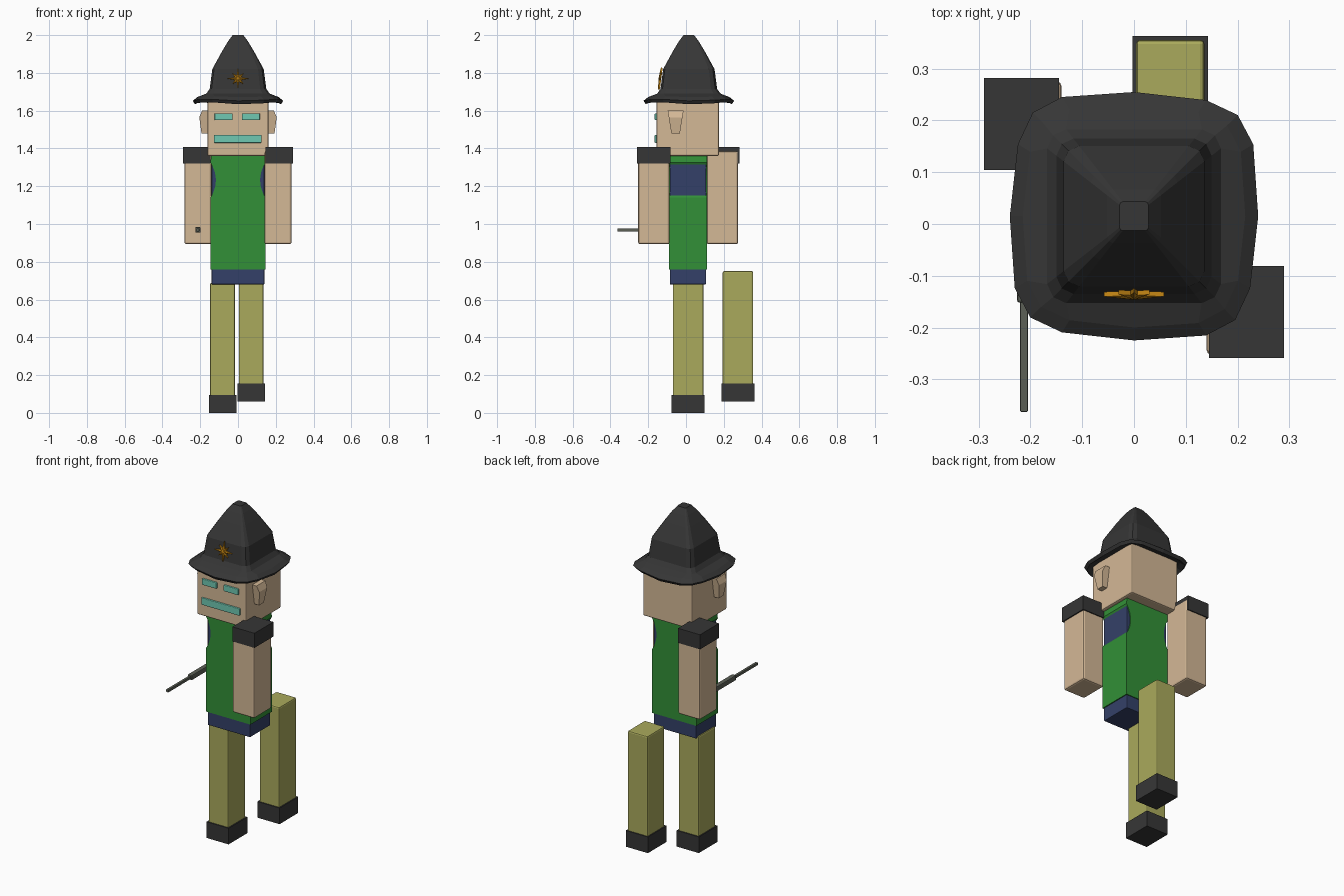
import bpy, bmesh, math
from mathutils import Matrix

if "Cube" in bpy.data.objects:
    bpy.data.objects.remove(bpy.data.objects["Cube"])


def mat(name, r, g, b):
    m = bpy.data.materials.new(name)
    lin = [(c / 255 / 12.92 if c < 11 else ((c / 255 + 0.055) / 1.055) ** 2.4) for c in (r, g, b)]
    m.diffuse_color = (*lin, 1)
    m.use_nodes = True
    m.node_tree.nodes["Principled BSDF"].inputs["Base Color"].default_value = m.diffuse_color
    return m


BLACK = mat("charcoal", 54, 54, 54)
SKIN = mat("tan skin", 212, 184, 150)
GREEN = mat("vest green", 50, 144, 55)
NAVY = mat("navy", 52, 64, 104)
OLIVE = mat("olive", 170, 170, 92)
TEAL = mat("teal", 112, 200, 178)
GOLD = mat("gold", 196, 134, 20)
GREY = mat("rod grey", 92, 96, 86)


def finish(name, bm, material):
    bmesh.ops.recalc_face_normals(bm, faces=bm.faces[:])
    me = bpy.data.meshes.new(name)
    bm.to_mesh(me)
    bm.free()
    me.materials.append(material)
    ob = bpy.data.objects.new(name, me)
    bpy.context.collection.objects.link(ob)
    return ob


def box(name, x, y, z, material, bevel=0.0, taper=1.0):
    """Box from (min, max) ranges; taper scales the lower end in y."""
    bm = bmesh.new()
    bmesh.ops.create_cube(bm, size=1)
    for v in bm.verts:
        if v.co.z < 0:
            v.co.y *= taper
        for i, (a, b) in enumerate((x, y, z)):
            v.co[i] = (a + b) / 2 + v.co[i] * (b - a)
    ob = finish(name, bm, material)
    if bevel:
        mod = ob.modifiers.new("bevel", 'BEVEL')
        mod.width, mod.segments = bevel, 2
    return ob


def loft(name, rings, material):
    """Skin between closed rings of equal point count, capped at both ends."""
    bm = bmesh.new()
    loops = [[bm.verts.new(p) for p in ring] for ring in rings]
    n = len(loops[0])
    for a, b in zip(loops, loops[1:]):
        for i in range(n):
            j = (i + 1) % n
            bm.faces.new((a[i], a[j], b[j], b[i]))
    bm.faces.new(loops[0][::-1])
    bm.faces.new(loops[-1])
    return finish(name, bm, material)


# Hat: rounded-square rings, from the brim underside up to the crown
def hat_ring(half, z, quarter, lift=0.0):
    pts = []
    for k in range(4):
        c, s = [(1, 0), (0, 1), (-1, 0), (0, -1)][k]
        for i, (u, v) in enumerate(quarter):
            x, y = u * half, v * half
            pts.append((x * c - y * s, 0.015 + x * s + y * c, z + lift * min(i, 2)))
    return pts


BRIM = [(1, 0), (0.96, 0.58), (0.835, 0.815), (0.58, 0.935)]
CROWN = [(1, 0), (1, 0.78), (0.93, 0.93), (0.78, 1)]
loft("hat", [
    hat_ring(0.155, 1.668, CROWN),
    hat_ring(0.205, 1.655, BRIM, 0.002),
    hat_ring(0.228, 1.634, BRIM, 0.005),
    hat_ring(0.240, 1.652, BRIM, 0.004),
    hat_ring(0.215, 1.672, BRIM, 0.002),
    hat_ring(0.168, 1.690, CROWN),
    hat_ring(0.150, 1.715, CROWN),
    hat_ring(0.136, 1.82, CROWN),
    hat_ring(0.084, 1.915, CROWN),
    hat_ring(0.052, 1.968, CROWN),
    hat_ring(0.028, 2.0, CROWN),
], BLACK)

# Hat badge: eight-pointed star with a raised centre
star = []
for i in range(16):
    r = 0.018 if i % 2 else (0.058 if i % 4 == 0 else 0.042)
    a = i * math.pi / 8
    star.append((r * math.cos(a), r * math.sin(a)))
badge = loft("hat_badge", [
    [(x, 0.006, z) for x, z in star],
    [(x, -0.003, z) for x, z in star],
    [(x * 0.2, -0.008, z * 0.2) for x, z in star],
], GOLD)
badge.data.transform(Matrix.Translation((0, -0.137, 1.77)) @ Matrix.Rotation(-0.13, 4, 'X'))

# Head and face
box("head", (-0.162, 0.162), (-0.155, 0.175), (1.36, 1.68), SKIN, 0.008)
box("mouth", (-0.128, 0.125), (-0.166, -0.15), (1.43, 1.472), TEAL, 0.004)
for x in (-0.124, 0.02):
    box("eye", (x, x + 0.096), (-0.166, -0.15), (1.55, 1.586), TEAL, 0.004)
for s in (-1, 1):
    # Ear: tapers downwards, with a chamfered outer top
    outline = [(0.155, 1.60), (0.19, 1.60), (0.205, 1.565), (0.193, 1.478), (0.155, 1.478)]
    wide = lambda z: 0.022 + 0.02 * (z - 1.478) / 0.122
    loft("ear", [[(s * x, -0.055 + d * wide(z), z) for x, z in outline] for d in (-1, 1)], SKIN)

# Shirt and vest with scooped armholes
box("shirt", (-0.14, 0.14), (-0.086, 0.106), (0.68, 1.345), NAVY, 0.004)
side = [(0.146, 0.76), (0.146, 1.14)]
for i in range(1, 8):
    t = i / 8
    side.append((0.146 - 0.029 * math.sin(math.pi * t) ** 0.8, 1.14 + 0.185 * t))
side += [(0.146, 1.325), (0.142, 1.362)]
profile = side + [(-x, z) for x, z in reversed(side)]
loft("vest", [[(x, y, z) for x, z in profile] for y in (-0.091, 0.111)], GREEN)

# Arms and shoulder pads, swung forward and back
for s, y in ((1, -0.17), (-1, 0.193)):
    xs = sorted((s * 0.14, s * 0.283))
    box("arm", xs, (y - 0.083, y + 0.083), (0.893, 1.385), SKIN, 0.01)
    xs = sorted((s * 0.145, s * 0.29))
    box("shoulder_pad", xs, (y - 0.089, y + 0.089), (1.32, 1.407), BLACK)

# Rod held by the rear arm
box("rod_handle", (-0.226, -0.198), (-0.152, 0.13), (0.954, 0.984), GREY, 0.005)
box("rod", (-0.220, -0.205), (-0.363, -0.14), (0.961, 0.977), GREY, 0.002)

# Legs and shoes: one planted, one lifted behind
for x, y, z in ((-0.081, 0.011, 0.0), (0.070, 0.275, 0.06)):
    box("leg", (x - 0.066, x + 0.066), (y - 0.081, y + 0.081), (z + 0.05, z + 0.69), OLIVE, 0.008)
    box("shoe", (x - 0.073, x + 0.073), (y - 0.088, y + 0.088), (z, z + 0.096), BLACK)
